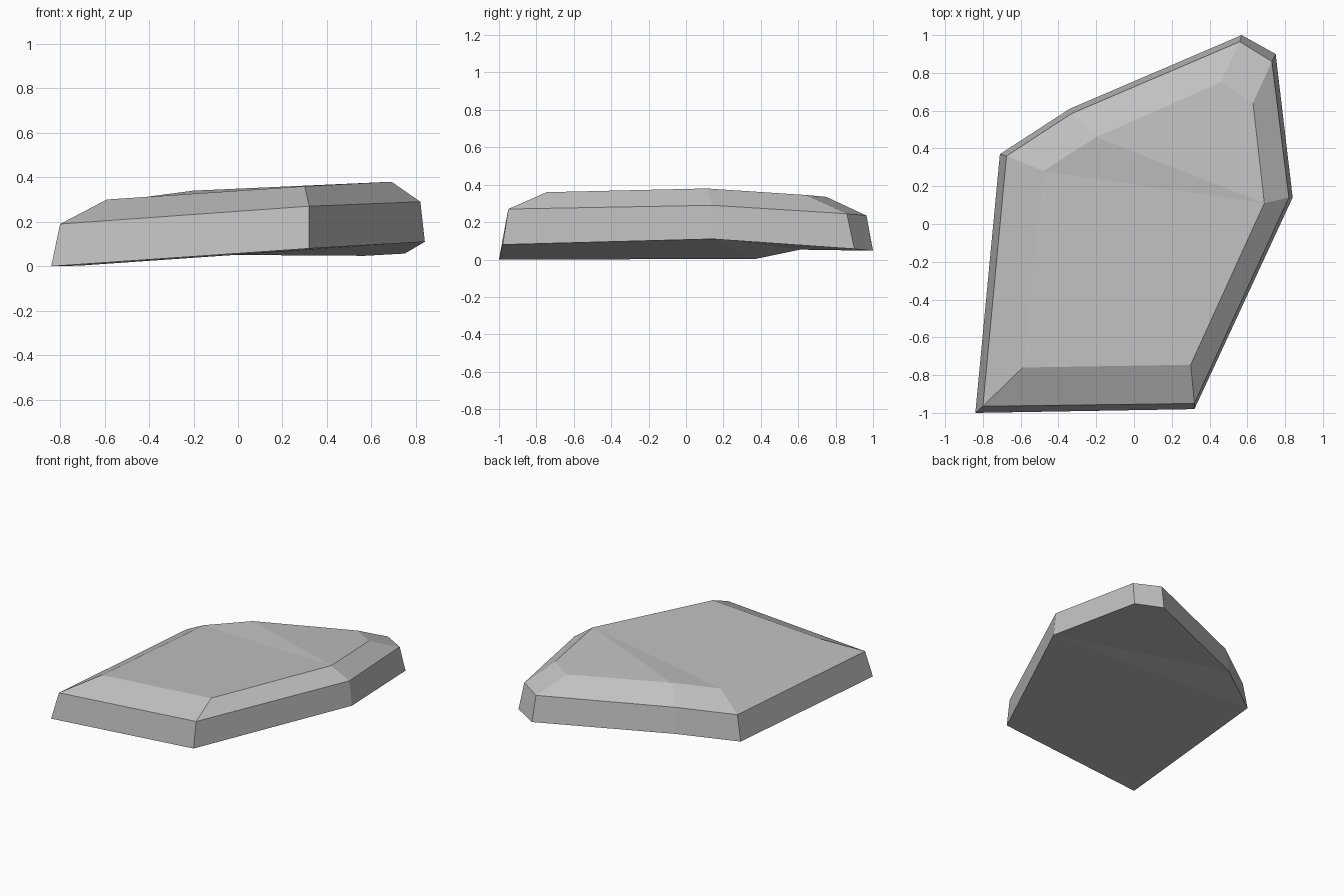
import bpy
import bmesh

cube = bpy.data.objects.get("Cube")
if cube:
    bpy.data.objects.remove(cube, do_unlink=True)

# Stone colour
stone = bpy.data.materials.new("light_grey_stone")
stone.use_nodes = True
grey = (0.53, 0.53, 0.53, 1.0)
stone.diffuse_color = grey
shader = stone.node_tree.nodes["Principled BSDF"]
shader.inputs["Base Color"].default_value = grey
shader.inputs["Roughness"].default_value = 0.9

# Seven-cornered outlines, counter-clockwise from the front right corner
base = [(-0.84, -1.0, 0.0), (0.32, -0.98, 0.08), (0.84, 0.14, 0.11),
        (0.75, 0.90, 0.057), (0.57, 1.0, 0.047), (-0.34, 0.61, 0.053),
        (-0.71, 0.37, 0.003)]
shoulder = [(-0.80, -0.965, 0.19), (0.32, -0.95, 0.27), (0.82, 0.14, 0.29),
            (0.73, 0.86, 0.245), (0.56, 0.965, 0.235), (-0.33, 0.585, 0.238),
            (-0.675, 0.36, 0.19)]
crown = [(-0.59, -0.76, 0.30), (0.30, -0.745, 0.36), (0.69, 0.11, 0.38),
         (0.63, 0.64, 0.345), (0.46, 0.75, 0.335), (-0.20, 0.46, 0.34),
         (-0.48, 0.28, 0.303)]

bm = bmesh.new()
rings = [[bm.verts.new(p) for p in ring] for ring in (base, shoulder, crown)]

# Side walls and sloping rim
for low, high in zip(rings, rings[1:]):
    for i in range(len(low)):
        j = (i + 1) % len(low)
        bm.faces.new((low[i], low[j], high[j], high[i]))

# Top and underside, creased across the left corner
for ring, flip in ((rings[0], True), (rings[2], False)):
    for corners in ((0, 1, 2, 6), (2, 5, 6), (2, 3, 4, 5)):
        order = reversed(corners) if flip else corners
        bm.faces.new([ring[i] for i in order])

bmesh.ops.recalc_face_normals(bm, faces=bm.faces)
mesh = bpy.data.meshes.new("stone_slab")
bm.to_mesh(mesh)
bm.free()
mesh.materials.append(stone)
slab = bpy.data.objects.new("stone_slab", mesh)
bpy.context.collection.objects.link(slab)
